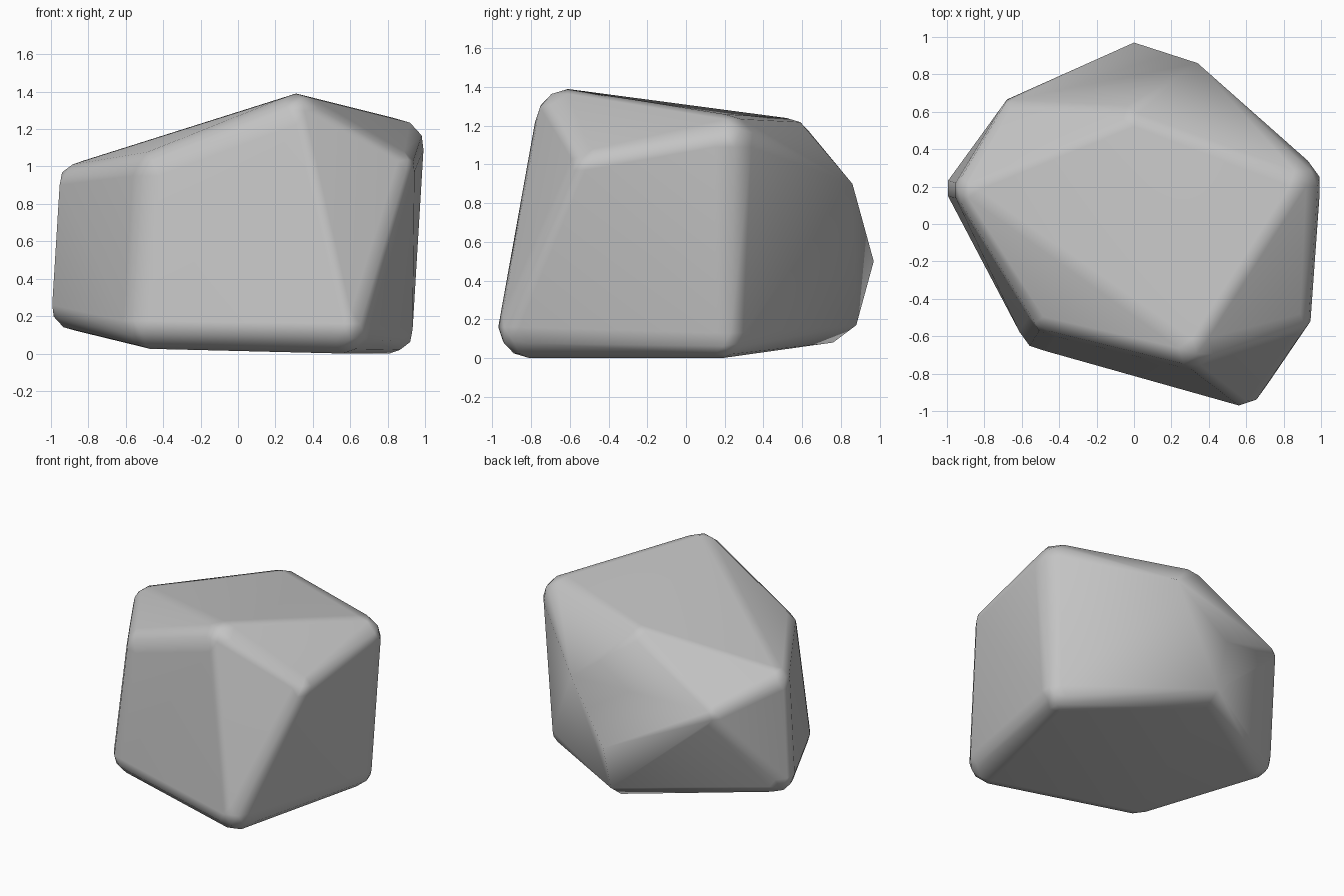
import bpy, bmesh
from mathutils import Vector

default = bpy.data.objects.get("Cube")
if default:
    bpy.data.objects.remove(default, do_unlink=True)

stone = bpy.data.materials.new("stone_grey")
stone.use_nodes = True
GREY = (0.55, 0.55, 0.55, 1)
stone.diffuse_color = GREY
stone.node_tree.nodes["Principled BSDF"].inputs["Base Color"].default_value = GREY

# Corners of the boulder: centre and rounding radius
CORNERS = [
    ((0.31, -0.61, 1.22), 0.17),    # front peak
    ((0.56, -0.81, 0.16), 0.16),    # front foot
    ((0.82, -0.48, 0.97), 0.13),    # shoulder at +x
    ((0.83, 0.20, 1.09), 0.17),     # upper corner at +x
    ((0.81, 0.19, 0.13), 0.13),     # lower corner at +x
    ((0.00, 0.52, 1.10), 0.14),     # top of the back
    ((-0.83, 0.18, 0.90), 0.13),    # upper corner at -x
    ((-0.86, 0.19, 0.26), 0.14),    # lower corner at -x
    ((-0.62, 0.585, 0.77), 0.10),   # back shoulder
    ((-0.42, -0.45, 0.95), 0.15),   # front shoulder
    ((-0.47, -0.53, 0.175), 0.15),  # front lower corner
    ((0.00, 0.97, 0.50), 0),        # rear point
    ((0.34, 0.86, 0.90), 0),        # rear ridge
    ((0.00, 0.88, 0.17), 0),        # rear foot
    ((0.00, 0.76, 0.08), 0),        # rear underside
]

# Small ball at every rounded corner, a single point at every sharp one
bm = bmesh.new()
for centre, radius in CORNERS:
    if radius:
        ball = bmesh.ops.create_icosphere(bm, subdivisions=2, radius=radius)
        bmesh.ops.translate(bm, verts=ball["verts"], vec=Vector(centre))
    else:
        bm.verts.new(centre)

# Wrap a hull around all of them
points = [v.co.copy() for v in bm.verts]
bm.clear()
for point in points:
    bm.verts.new(point)
bmesh.ops.convex_hull(bm, input=bm.verts[:])
bmesh.ops.delete(bm, geom=[v for v in bm.verts if not v.link_faces], context="VERTS")
bmesh.ops.recalc_face_normals(bm, faces=bm.faces[:])

mesh = bpy.data.meshes.new("boulder")
bm.to_mesh(mesh)
bm.free()
mesh.materials.append(stone)
boulder = bpy.data.objects.new("boulder", mesh)
bpy.context.collection.objects.link(boulder)

# Soft corners, flat broad faces
for face in mesh.polygons:
    face.use_smooth = True
boulder.modifiers.new("soft_corners", "WEIGHTED_NORMAL")
